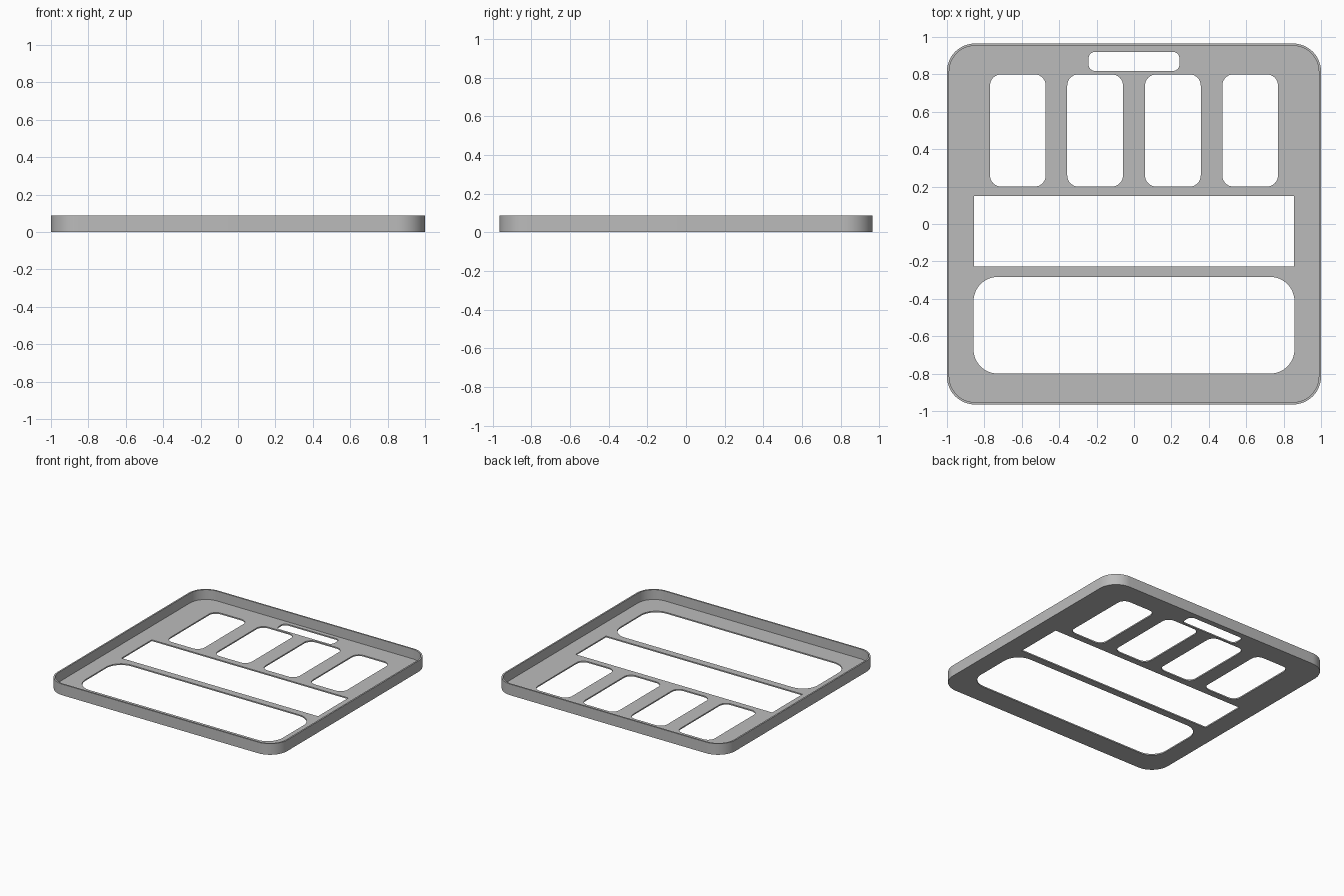
import bpy, bmesh
from math import sin, cos, pi, radians

old = bpy.data.objects.get("Cube")
if old:
    bpy.data.objects.remove(old)

HALF_X, HALF_Y, HEIGHT = 1.0, 0.965, 0.087
WALL, FLOOR, CORNER = 0.012, 0.01, 0.15

grey = bpy.data.materials.new("plain grey")
grey.use_nodes = True
colour = (0.5, 0.5, 0.5, 1)
grey.diffuse_color = colour
grey.node_tree.nodes["Principled BSDF"].inputs["Base Color"].default_value = colour

bm = bmesh.new()


def outline(x0, x1, y0, y1, r, z, steps=12):
    """Closed loop of edges around a rounded rectangle."""
    verts = []
    corners = [(x1 - r, y1 - r), (x0 + r, y1 - r), (x0 + r, y0 + r), (x1 - r, y0 + r)]
    for i, (cx, cy) in enumerate(corners):
        for k in range(steps + 1 if r else 1):
            a = (i + k / steps) * pi / 2
            verts.append(bm.verts.new((cx + r * cos(a), cy + r * sin(a), z)))
    return [bm.edges.new((v, verts[i - 1])) for i, v in enumerate(verts)]


def bridge(a, b):
    bmesh.ops.bridge_loops(bm, edges=a + b)


def tray_outline(inset, z):
    return outline(-HALF_X + inset, HALF_X - inset, -HALF_Y + inset, HALF_Y - inset,
                   CORNER - inset, z)


# Openings: x range, y range, corner radius
openings = [(-0.243, 0.243, 0.818, 0.92, 0.035),
            (-0.855, 0.855, -0.227, 0.15, 0),
            (-0.858, 0.858, -0.8, -0.283, 0.13)]
for x in (-0.621, -0.208, 0.208, 0.621):
    openings.append((x - 0.149, x + 0.149, 0.2, 0.8, 0.06))

# Outer wall, rim and inner wall
base = tray_outline(0, 0)
rim_out = tray_outline(0, HEIGHT)
rim_in = tray_outline(WALL, HEIGHT)
floor = tray_outline(WALL, FLOOR)
bridge(base, rim_out)
bridge(rim_out, rim_in)
bridge(rim_in, floor)

# Floor with its openings cut through
lower, upper = list(base), list(floor)
for hole in openings:
    low, high = outline(*hole, 0), outline(*hole, FLOOR)
    bridge(low, high)
    lower += low
    upper += high
for loops in (lower, upper):
    bmesh.ops.triangle_fill(bm, use_beauty=True, use_dissolve=False, edges=loops)
bmesh.ops.recalc_face_normals(bm, faces=bm.faces)

mesh = bpy.data.meshes.new("tray_frame")
bm.to_mesh(mesh)
bm.free()
mesh.materials.append(grey)
tray = bpy.data.objects.new("tray_frame", mesh)
bpy.context.collection.objects.link(tray)
bpy.context.view_layer.objects.active = tray
tray.select_set(True)
bpy.ops.object.shade_smooth_by_angle(angle=radians(30))
